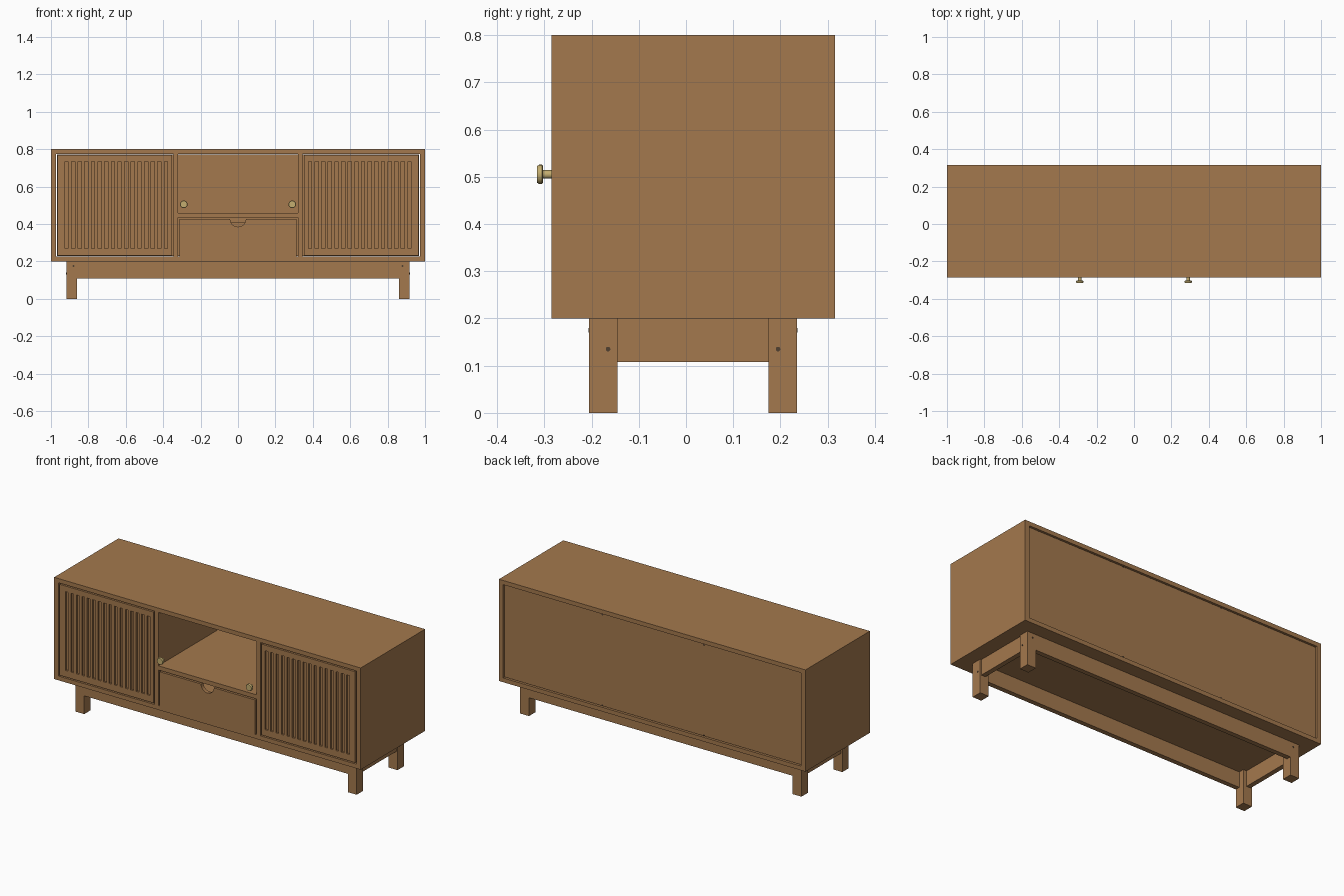
import bpy, bmesh, math
from mathutils import Matrix, Vector

if "Cube" in bpy.data.objects:
    bpy.data.objects.remove(bpy.data.objects["Cube"])


def material(name, rgb):
    m = bpy.data.materials.new(name)
    m.diffuse_color = (*rgb, 1)
    m.use_nodes = True
    m.node_tree.nodes["Principled BSDF"].inputs["Base Color"].default_value = m.diffuse_color
    return m


WOOD = material("wood", (0.37, 0.19, 0.075))
BRASS = material("brass", (0.55, 0.42, 0.16))
DARK = material("dark_screw", (0.08, 0.05, 0.03))


def finish(name, bm, mat, smooth=False):
    bmesh.ops.recalc_face_normals(bm, faces=bm.faces)
    me = bpy.data.meshes.new(name)
    bm.to_mesh(me)
    bm.free()
    me.materials.append(mat)
    ob = bpy.data.objects.new(name, me)
    bpy.context.collection.objects.link(ob)
    if smooth:
        bpy.ops.object.select_all(action='DESELECT')
        ob.select_set(True)
        bpy.context.view_layer.objects.active = ob
        bpy.ops.object.shade_smooth_by_angle(angle=math.radians(35))
    return ob


def add_box(bm, x0, x1, y0, y1, z0, z1):
    size = Matrix.Diagonal((x1 - x0, y1 - y0, z1 - z0, 1))
    mid = Matrix.Translation(((x0 + x1) / 2, (y0 + y1) / 2, (z0 + z1) / 2))
    bmesh.ops.create_cube(bm, size=1, matrix=mid @ size)


def boxes(name, *parts):
    bm = bmesh.new()
    for p in parts:
        add_box(bm, *p)
    return finish(name, bm, WOOD)


def lathe(name, profile, place, mat, n=24):
    """Spin (radius, height) points round z, then place the result."""
    bm = bmesh.new()
    vs = [bm.verts.new((r, 0, h)) for r, h in profile]
    es = [bm.edges.new(p) for p in zip(vs, vs[1:])]
    bmesh.ops.spin(bm, geom=vs + es, cent=(0, 0, 0), axis=(0, 0, 1),
                   angle=math.tau, steps=n)
    bmesh.ops.remove_doubles(bm, verts=bm.verts, dist=1e-5)
    bmesh.ops.transform(bm, matrix=place, verts=bm.verts)
    return finish(name, bm, mat, True)


def screw(name, pos, direction):
    rot = Vector(direction).to_track_quat('Z', 'Y').to_matrix().to_4x4()
    lathe(name, [(0, 0), (0.005, 0), (0.005, 0.001), (0, 0.001)],
          Matrix.Translation(pos) @ rot, DARK, 12)


F, B = -0.285, 0.315          # cabinet front and back

# Carcass
boxes("top_panel", (-1, 1, F, B, 0.775, 0.8))
boxes("bottom_panel", (-1, 1, F, B, 0.2, 0.225))
boxes("back_panel", (-0.968, 0.968, 0.293, 0.307, 0.229, 0.771))
boxes("middle_shelf", (-0.32, 0.32, F, 0.293, 0.435, 0.46))
for s, side in ((-1, "left"), (1, "right")):
    def mx(a, b):
        return (s * a, s * b) if s > 0 else (-b, -a)

    boxes(side + "_side_panel", (*mx(0.972, 1), F, B, 0.225, 0.775))
    boxes(side + "_divider", (*mx(0.32, 0.345), F, 0.293, 0.225, 0.775))

    # Grooved door: frame, backing and slats between the grooves
    parts = [(*mx(0.352, 0.376), F, F + 0.024, 0.232, 0.768),
             (*mx(0.926, 0.964), F, F + 0.024, 0.232, 0.768),
             (*mx(0.376, 0.926), F, F + 0.024, 0.232, 0.27),
             (*mx(0.376, 0.926), F, F + 0.024, 0.735, 0.768),
             (*mx(0.376, 0.926), F + 0.010, F + 0.024, 0.27, 0.735)]
    grooves = 16
    pitch = 0.55 / (grooves - 0.5)
    for i in range(grooves - 1):
        a = 0.376 + pitch * (i + 0.5)
        parts.append((*mx(a, a + pitch / 2), F, F + 0.010, 0.27, 0.735))
    boxes(side + "_door", *parts)

    # Round pull knob
    lathe(side + "_knob",
          [(0, 0), (0.009, 0), (0.009, 0.018), (0.018, 0.018), (0.0205, 0.020),
           (0.0205, 0.026), (0.018, 0.030), (0, 0.030)],
          Matrix.Translation((s * 0.29, F, 0.505)) @ Matrix.Rotation(math.pi / 2, 4, 'X'), BRASS)

    # Legs and side rails
    boxes(side + "_side_rail", (*mx(0.882, 0.91), -0.145, 0.175, 0.108, 0.2))
    for y0, end in ((-0.205, "front"), (0.175, "back")):
        boxes(f"{side}_{end}_leg", (*mx(0.86, 0.918), y0, y0 + 0.06, 0, 0.2))
        yface = y0 if end == "front" else y0 + 0.06
        screw(f"{side}_{end}_leg_screw", (s * 0.88, yface, 0.175),
              (0, -1 if end == "front" else 1, 0))
        screw(f"{side}_{end}_leg_side_screw",
              (s * 0.918, y0 + (0.04 if end == "front" else 0.02), 0.135), (s, 0, 0))

    # Back panel screws
    for z in (0.233, 0.767):
        screw(side + "_back_screw", (s * 0.33, 0.307, z), (0, 1, 0))

# Long rails between the legs
boxes("front_rail", (-0.86, 0.86, -0.205, -0.177, 0.108, 0.2))
boxes("back_rail", (-0.86, 0.86, 0.207, 0.235, 0.108, 0.2))

# Drawer front with a half-round finger notch
bm = bmesh.new()
pts = [(-0.312, 0.225), (0.312, 0.225), (0.312, 0.427)]
pts += [(0.042 * math.cos(t), 0.427 - 0.042 * math.sin(t))
        for t in (math.pi * i / 20 for i in range(21))]
pts.append((-0.312, 0.427))
face = bm.faces.new([bm.verts.new((x, F, z)) for x, z in pts])
ext = bmesh.ops.extrude_face_region(bm, geom=[face])
bmesh.ops.translate(bm, vec=(0, 0.022, 0),
                    verts=[v for v in ext["geom"] if isinstance(v, bmesh.types.BMVert)])
finish("drawer_front", bm, WOOD)

# Drawer box
boxes("drawer_box", (-0.312, -0.295, F + 0.022, 0.26, 0.226, 0.41),
      (0.295, 0.312, F + 0.022, 0.26, 0.226, 0.41),
      (-0.295, 0.295, 0.243, 0.26, 0.226, 0.41),
      (-0.295, 0.295, F + 0.022, 0.243, 0.226, 0.238))
